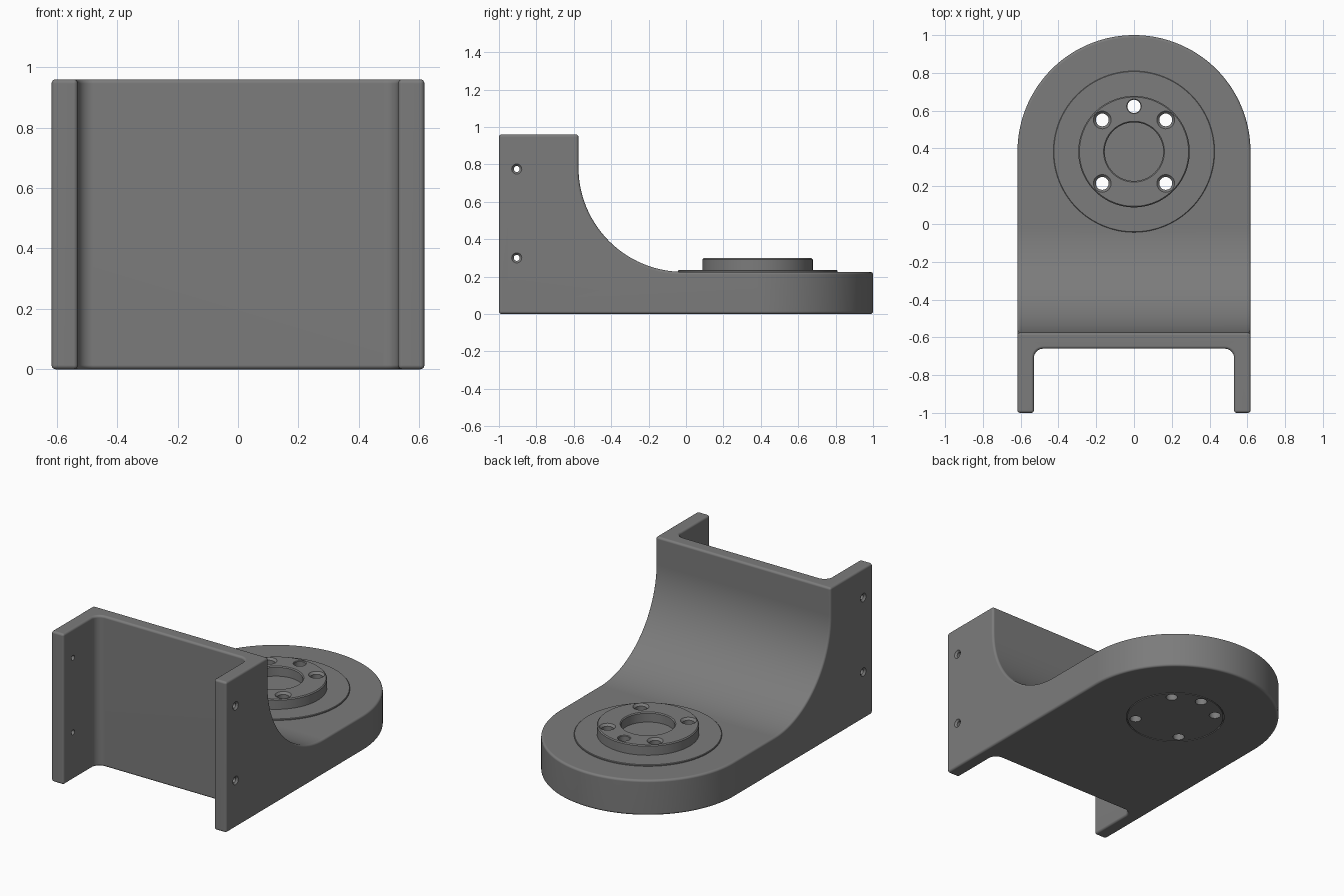
import bpy, bmesh, math
from mathutils import Matrix

if "Cube" in bpy.data.objects:
    bpy.data.objects.remove(bpy.data.objects["Cube"])

grey = bpy.data.materials.new("dark grey")
COL = (0.2, 0.2, 0.2, 1)
grey.use_nodes = True
grey.diffuse_color = COL
grey.node_tree.nodes["Principled BSDF"].inputs["Base Color"].default_value = COL

HUB_Y = 0.383      # hub axis
W = 0.617          # half width


def make(name, bm):
    bmesh.ops.recalc_face_normals(bm, faces=bm.faces)
    me = bpy.data.meshes.new(name)
    bm.to_mesh(me)
    bm.free()
    ob = bpy.data.objects.new(name, me)
    bpy.context.collection.objects.link(ob)
    me.materials.append(grey)
    return ob


def prism(name, pts, vec):
    """Extrude a closed 3D outline along vec."""
    bm = bmesh.new()
    face = bm.faces.new([bm.verts.new(p) for p in pts])
    ext = bmesh.ops.extrude_face_region(bm, geom=[face])["geom"]
    bmesh.ops.translate(bm, vec=vec, verts=[e for e in ext if isinstance(e, bmesh.types.BMVert)])
    return make(name, bm)


def lathe(name, profile, matrix, steps=32, closed=False):
    """Spin (radius, height) points around z, then place with matrix."""
    bm = bmesh.new()
    rings = []
    for r, z in profile:
        n = 1 if r == 0 else steps
        rings.append([bm.verts.new((r * math.cos(2 * math.pi * i / steps),
                                    r * math.sin(2 * math.pi * i / steps), z)) for i in range(n)])
    pairs = list(zip(rings, rings[1:])) + ([(rings[-1], rings[0])] if closed else [])
    for a, b in pairs:
        for i in range(steps):
            j = (i + 1) % steps
            quad = [a[i % len(a)], a[j % len(a)], b[j % len(b)], b[i % len(b)]]
            bm.faces.new(list(dict.fromkeys(quad)))
    bm.transform(matrix)
    return make(name, bm)


def apply(ob, kind, **props):
    mod = ob.modifiers.new(kind.lower(), kind)
    for k, v in props.items():
        setattr(mod, k, v)
    bpy.context.view_layer.objects.active = ob
    bpy.ops.object.modifier_apply(modifier=mod.name)


def boolean(ob, cutter, op='DIFFERENCE', keep=False):
    apply(ob, 'BOOLEAN', operation=op, solver='EXACT', object=cutter)
    if not keep:
        bpy.data.objects.remove(cutter)


def arc(cx, cy, r, a0, a1, n):
    return [(cx + r * math.cos(math.radians(a0 + (a1 - a0) * i / n)),
             cy + r * math.sin(math.radians(a0 + (a1 - a0) * i / n))) for i in range(n + 1)]


# Bracket body: side profile crossed with plan outline
side = [(-1.2, 0), (-1.2, 0.96), (-0.575, 0.96)]
side += arc(-0.015, 0.785, 0.56, 180, 270, 28)
side += [(1.2, 0.225), (1.2, 0)]
body = prism("bracket_body", [(-0.9, y, z) for y, z in side], (1.8, 0, 0))

plan = [(W, -1)] + arc(0, HUB_Y, W, 0, 180, 72) + [(-W, -1), (-0.53, -1)]
plan += arc(-0.48, -0.71, 0.05, 180, 90, 8) + arc(0.48, -0.71, 0.05, 90, 0, 8) + [(0.53, -1)]
boolean(body, prism("plan_cutter", [(x, y, -0.2) for x, y in plan], (0, 0, 1.5)), 'INTERSECT')
apply(body, 'BEVEL', width=0.014, segments=4, limit_method='ANGLE',
      angle_limit=math.radians(35), use_clamp_overlap=False)

# Hub: low step disc, raised ring and shallow centre recess
hub_at = Matrix.Translation((0, HUB_Y, 0))
b = 0.006
hub = lathe("hub_ring", [(0, 0.15), (0.427, 0.15), (0.427, 0.231), (0.424, 0.234),
                         (0.295, 0.234), (0.295, 0.298 - b), (0.295 - b, 0.298),
                         (0.155 + b, 0.298), (0.155, 0.298 - b), (0.155, 0.236), (0, 0.236)],
            hub_at, 96)
boolean(body, hub, 'UNION')

# Circular seam around the hub plate underneath
boolean(body, lathe("seam_cutter", [(0.286, -0.1), (0.292, -0.1), (0.292, 0.008), (0.286, 0.008)],
                    hub_at, 96, closed=True))


# Bolt and dowel holes through the hub
def hole(x, y, r, rim):
    d = rim - r
    boolean(body, lathe("hole_cutter", [(0, -0.1), (r, -0.1), (r, 0.298 - d), (rim + 0.02, 0.318),
                                        (0, 0.318)], Matrix.Translation((x, y, 0))))


for sx in (-1, 1):
    for sy in (-1, 1):
        hole(sx * 0.168, HUB_Y + sy * 0.168, 0.034, 0.047)
hole(0, HUB_Y + 0.24, 0.035, 0.039)

# Countersunk mounting holes in both cheeks
for s in (-1, 1):
    for z in (0.30, 0.775):
        m = Matrix.Translation((0, -0.905, z)) @ Matrix.Rotation(s * math.pi / 2, 4, 'Y')
        boolean(body, lathe("cheek_cutter", [(0, 0.45), (0.016, 0.45), (0.016, W - 0.011),
                                             (0.037, W + 0.01), (0, W + 0.01)], m, 24))

# Smooth shading with crisp edges
bpy.ops.object.select_all(action='DESELECT')
body.select_set(True)
bpy.context.view_layer.objects.active = body
bpy.ops.object.shade_smooth_by_angle(angle=math.radians(32))
wn = body.modifiers.new("weighted_normals", 'WEIGHTED_NORMAL')
wn.keep_sharp = True
